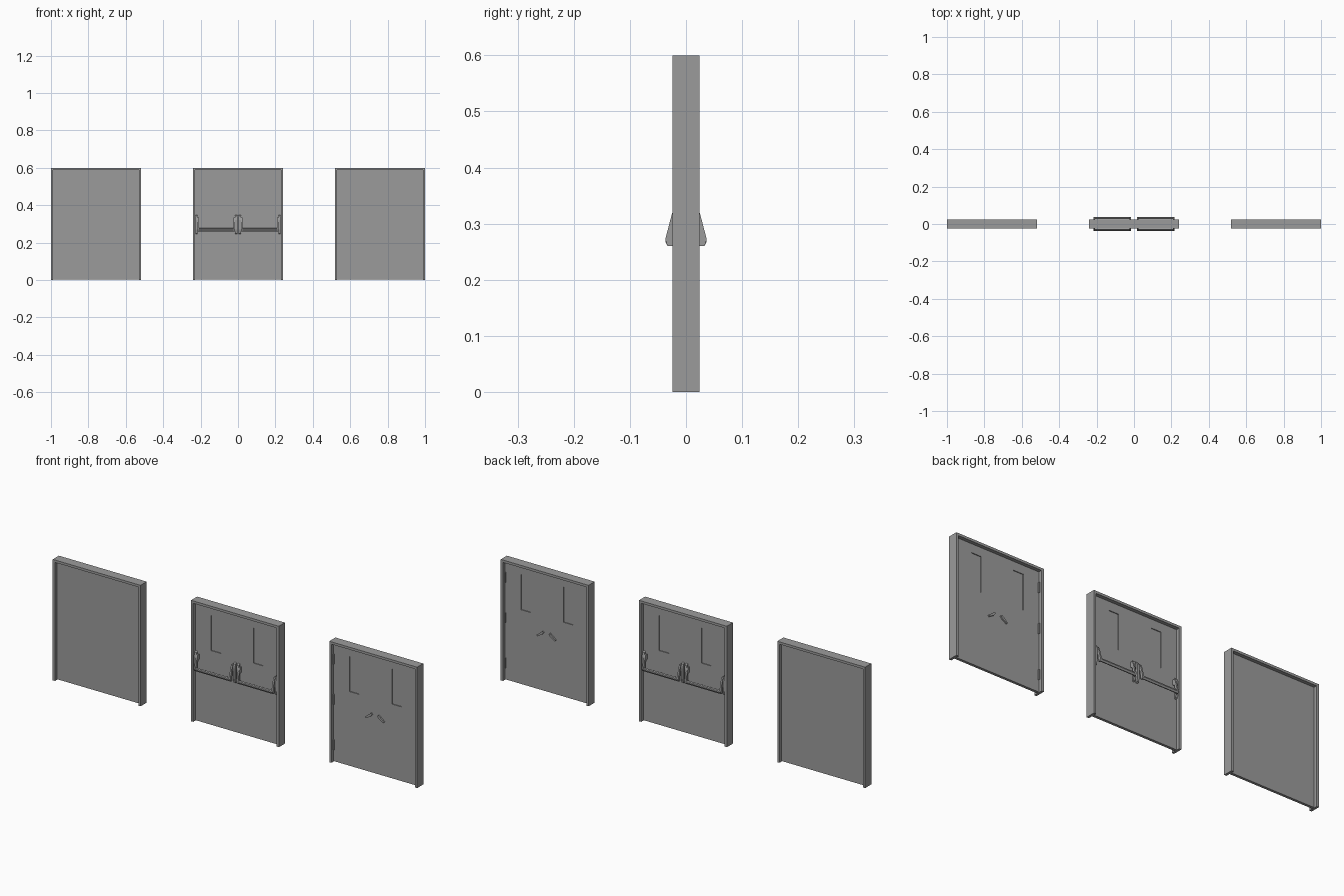
import bpy, bmesh
from mathutils import Vector, Matrix

cube = bpy.data.objects.get("Cube")
if cube:
    bpy.data.objects.remove(cube, do_unlink=True)

grey = bpy.data.materials.new("plain_grey")
grey.use_nodes = True
grey.diffuse_color = (0.33, 0.33, 0.33, 1)
grey.node_tree.nodes["Principled BSDF"].inputs["Base Color"].default_value = (0.33, 0.33, 0.33, 1)

W, H, D = 0.241, 0.6, 0.024      # frame half width, height, half depth
T = 0.012                        # frame face width
LEAF = 0.0065                    # half thickness of a leaf
IN = W - T                       # half width of the opening


def finish(bm, name, x=0.0):
    bmesh.ops.recalc_face_normals(bm, faces=bm.faces[:])
    mesh = bpy.data.meshes.new(name)
    bm.to_mesh(mesh)
    bm.free()
    mesh.materials.append(grey)
    obj = bpy.data.objects.new(name, mesh)
    obj.location.x = x
    bpy.context.collection.objects.link(obj)
    return obj


def add_box(bm, low, high):
    low, high = Vector(low), Vector(high)
    size = Matrix.Diagonal((*(high - low), 1))
    return bmesh.ops.create_cube(bm, size=1, matrix=Matrix.Translation((low + high) / 2) @ size)


def add_prism(bm, points, place, start, end):
    """Extrude an outline from start to end; place maps (u, v, w) to a position."""
    face = bm.faces.new([bm.verts.new(place(u, v, start)) for u, v in points])
    moved = bmesh.ops.extrude_face_region(bm, geom=[face])["geom"]
    shift = Vector(place(0, 0, end)) - Vector(place(0, 0, start))
    bmesh.ops.translate(bm, vec=shift, verts=[g for g in moved if isinstance(g, bmesh.types.BMVert)])


def frame(name, x):
    # Jambs and head as one upside-down U
    bm = bmesh.new()
    outline = [(-W, 0), (-W, H), (W, H), (W, 0), (IN, 0), (IN, H - T), (-IN, H - T), (-IN, 0)]
    add_prism(bm, outline, lambda u, v, w: (u, w, v), -D, D)
    finish(bm, name, x)


def leaf(name, x, side, window):
    bm = bmesh.new()
    a, b = sorted((0, side * IN))
    add_box(bm, (a, -LEAF, 0.002), (b, LEAF, H - T))
    if window:
        # Cut the window outline, then sink it on both faces
        x0, x1 = sorted((side * 0.09, side * 0.143))
        z0, z1 = 0.37, 0.545
        for co, no in (((x0, 0, 0), (1, 0, 0)), ((x1, 0, 0), (1, 0, 0)),
                       ((0, 0, z0), (0, 0, 1)), ((0, 0, z1), (0, 0, 1))):
            bmesh.ops.bisect_plane(bm, geom=bm.verts[:] + bm.edges[:] + bm.faces[:],
                                   plane_co=co, plane_no=no)
        panes = []
        for f in bm.faces:
            c = f.calc_center_median()
            if abs(f.normal.y) > 0.9 and x0 < c.x < x1 and z0 < c.z < z1:
                panes.append(f)
        bmesh.ops.inset_individual(bm, faces=panes, thickness=0, depth=-0.004)
    finish(bm, name, x)


def push_bar(name, x, side, face):
    """Panic bar with two pivot plates and sloping arms; face is -1 front, 1 back."""
    bm = bmesh.new()
    place = lambda u, v, w: (w, face * u, v)
    bar = [(0.026, 0.262), (0.033, 0.26), (0.037, 0.268), (0.036, 0.274), (0.03, 0.277), (0.026, 0.275)]
    arm = [(0.006, 0.335), (0.018, 0.335), (0.025, 0.318), (0.037, 0.272), (0.033, 0.26),
           (0.024, 0.26), (0.018, 0.305), (0.006, 0.31)]
    plate = [(0.006, 0.245), (0.014, 0.25), (0.019, 0.27), (0.019, 0.322), (0.014, 0.342), (0.006, 0.348)]
    add_prism(bm, bar, place, side * 0.024, side * 0.21)
    for start in (0.017, 0.208):
        add_prism(bm, arm, place, side * start, side * (start + 0.008))
    for start in (0.004, 0.217):
        add_prism(bm, plate, place, side * start, side * (start + 0.011))
    finish(bm, name, x)


def lever(name, x, side, face):
    # Slim handle sloping down away from the meeting edge
    bm = bmesh.new()
    outline = [(0.014, 0.292), (0.02, 0.298), (0.028, 0.292), (0.052, 0.272), (0.048, 0.266), (0.024, 0.28)]
    add_prism(bm, outline, lambda u, v, w: (side * u, face * w, v), LEAF, LEAF + 0.007)
    finish(bm, name, x)


def hinge(name, x, side, z):
    bm = bmesh.new()
    a, b = sorted((side * IN, side * (IN - 0.005)))
    add_box(bm, (a, -0.013, z - 0.025), (b, 0.013, z + 0.025))
    finish(bm, name, x)


STEP = 1 - W
SIDES = ((-1, "right"), (1, "left"))
FACES = ((-1, "front"), (1, "back"))

for kind, cx in (("plain", -STEP), ("push_bar", 0), ("lever", STEP)):
    frame(f"{kind}_door_frame", cx)
    for side, side_name in SIDES:
        leaf(f"{kind}_door_leaf_{side_name}", cx, side, kind != "plain")
        for face, face_name in FACES:
            if kind == "push_bar":
                push_bar(f"push_bar_{side_name}_{face_name}", cx, side, face)
            elif kind == "lever":
                lever(f"lever_handle_{side_name}_{face_name}", cx, side, face)
        if kind == "lever":
            for level, z in (("bottom", 0.085), ("middle", 0.31), ("top", 0.51)):
                hinge(f"hinge_{side_name}_{level}", cx, side, z)
